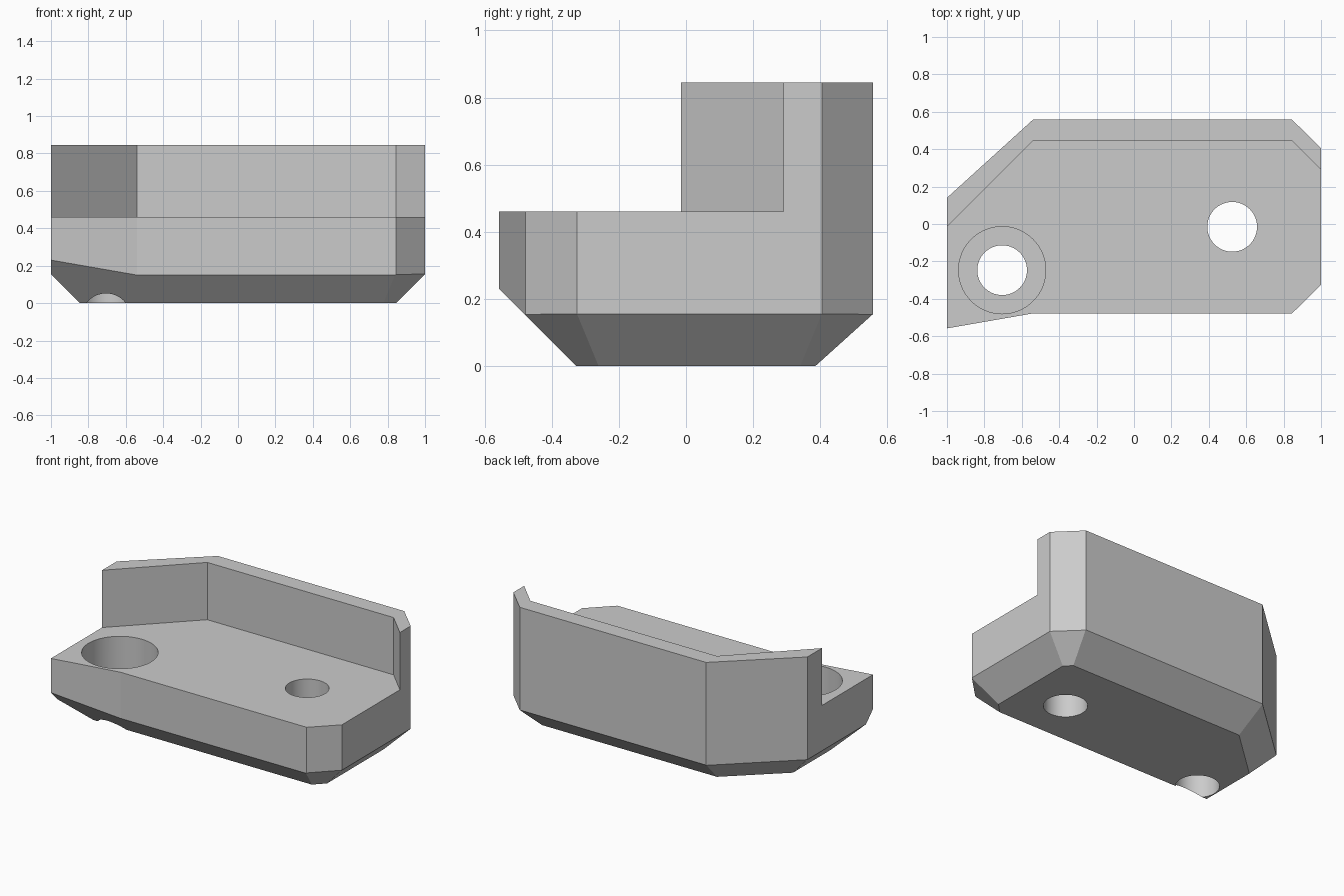
import bpy, bmesh
from mathutils import Vector

default = bpy.data.objects.get("Cube")
if default:
    bpy.data.objects.remove(default, do_unlink=True)

TOP, DECK, BEVEL = 0.845, 0.46, 0.155

grey = bpy.data.materials.new("plain_grey")
grey.use_nodes = True
grey.diffuse_color = (0.6, 0.6, 0.6, 1)
grey.node_tree.nodes["Principled BSDF"].inputs["Base Color"].default_value = (0.6, 0.6, 0.6, 1)


def prism(name, outline, z0, z1, cuts=()):
    """Extrude an outline upward, then slice it with (point, normal) planes."""
    bm = bmesh.new()
    face = bm.faces.new([bm.verts.new((x, y, z0)) for x, y in outline])
    up = bmesh.ops.extrude_face_region(bm, geom=[face])["geom"]
    bmesh.ops.translate(bm, vec=(0, 0, z1 - z0),
                        verts=[v for v in up if isinstance(v, bmesh.types.BMVert)])
    for point, normal in cuts:
        bmesh.ops.bisect_plane(bm, geom=bm.verts[:] + bm.edges[:] + bm.faces[:], dist=1e-4,
                               plane_co=point, plane_no=normal, clear_outer=True)
        bmesh.ops.holes_fill(bm, edges=[e for e in bm.edges if e.is_boundary], sides=0)
    bmesh.ops.recalc_face_normals(bm, faces=bm.faces[:])
    mesh = bpy.data.meshes.new(name)
    bm.to_mesh(mesh)
    bm.free()
    mesh.materials.append(grey)
    obj = bpy.data.objects.new(name, mesh)
    bpy.context.collection.objects.link(obj)
    return obj


def subtract(target, cutter):
    cutter.hide_render = True
    mod = target.modifiers.new("cut", 'BOOLEAN')
    mod.operation = 'DIFFERENCE'
    mod.solver = 'EXACT'
    mod.object = cutter
    bpy.context.view_layer.objects.active = target
    bpy.ops.object.modifier_apply(modifier=mod.name)
    bpy.data.objects.remove(cutter, do_unlink=True)


def drill(target, x, y, radius, z0, z1):
    bpy.ops.mesh.primitive_cylinder_add(vertices=64, radius=radius, depth=z1 - z0,
                                        location=(x, y, (z0 + z1) / 2))
    cutter = bpy.context.object
    cutter.data.materials.append(grey)
    for poly in cutter.data.polygons:
        poly.use_smooth = abs(poly.normal.z) < 0.5
    subtract(target, cutter)


# Underside slopes: a point at bevel height, outward direction, inward run
slopes = []
for x, y, nx, ny, run in [(0, -0.483, 0, -1, BEVEL), (1, 0, 1, 0, BEVEL), (-1, 0, -1, 0, BEVEL),
                          (0, 0.558, 0, 1, 0.172), (1, 0.405, 1, 1, BEVEL),
                          (1, -0.325, 1, -1, BEVEL), (-1, 0.14, -0.42, 0.46, BEVEL)]:
    out = Vector((nx, ny, 0)).normalized()
    slopes.append((Vector((x, y, BEVEL)), out * BEVEL - Vector((0, 0, run))))

# Body with clipped corners and a flared front corner
body = prism("bracket_body",
             [(-1, -0.558), (-0.54, -0.478), (0.845, -0.478), (1, -0.325),
              (1, 0.405), (0.845, 0.558), (-0.54, 0.558), (-1, 0.14)], 0, TOP, slopes)

# Space in front of the upright wall
subtract(body, prism("deck_cutter",
                     [(-1.2, -0.8), (1.2, -0.8), (1.2, 0.09), (0.845, 0.445),
                      (-0.54, 0.445), (-1.2, -0.215)], DECK, 1.2))

# Bolt holes, one with a wide recess
drill(body, 0.525, -0.015, 0.133, -0.2, 0.7)
drill(body, -0.705, -0.247, 0.133, -0.2, 0.7)
drill(body, -0.705, -0.247, 0.233, BEVEL, 0.7)
